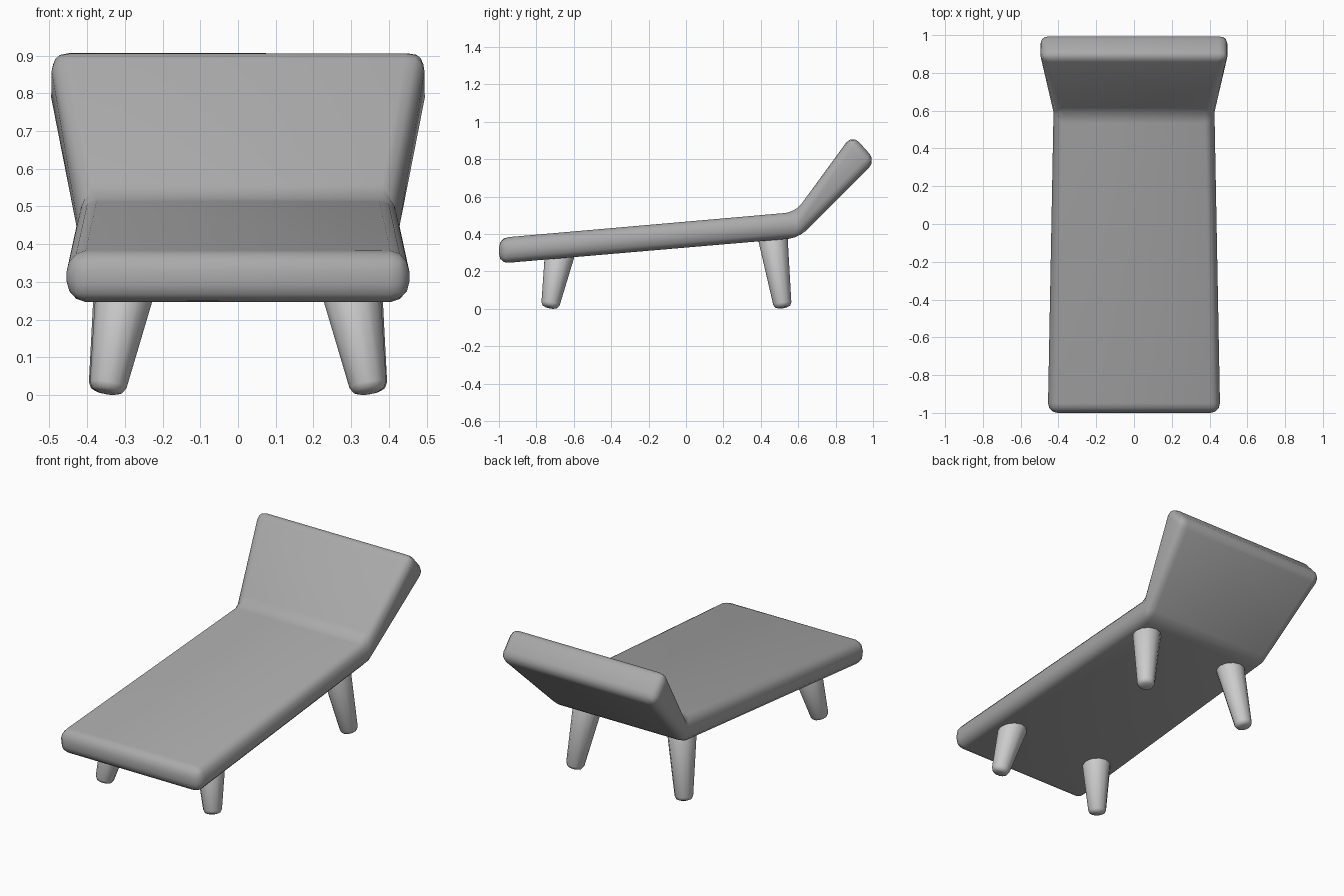
import bpy, bmesh
from mathutils import Vector

if "Cube" in bpy.data.objects:
    bpy.data.objects.remove(bpy.data.objects["Cube"])


def finish(obj, width, segments, smooth_angle):
    bev = obj.modifiers.new("soft_edges", 'BEVEL')
    bev.width = width
    bev.segments = segments
    bev.limit_method = 'ANGLE'
    bev.angle_limit = 0.6
    bpy.ops.object.select_all(action='DESELECT')
    bpy.context.view_layer.objects.active = obj
    obj.select_set(True)
    bpy.ops.object.modifier_apply(modifier=bev.name)
    bpy.ops.object.shade_smooth_by_angle(angle=smooth_angle)


def add_object(name, bm):
    bmesh.ops.recalc_face_normals(bm, faces=bm.faces)
    mesh = bpy.data.meshes.new(name)
    bm.to_mesh(mesh)
    bm.free()
    obj = bpy.data.objects.new(name, mesh)
    bpy.context.collection.objects.link(obj)
    return obj


# Bent cushion: stations are (half width, lower (y, z), upper (y, z))
stations = [
    (0.456, (-1.0, 0.242), (-1.0, 0.379)),
    (0.426, (0.602, 0.379), (0.585, 0.517)),
    (0.502, (1.016, 0.791), (0.888, 0.932)),
]
bm = bmesh.new()
rings = []
for w, lo, up in stations:
    rings.append([bm.verts.new(c) for c in
                  ((-w, *lo), (w, *lo), (w, *up), (-w, *up))])
for a, b in zip(rings, rings[1:]):
    for i in range(4):
        j = (i + 1) % 4
        bm.faces.new((a[i], a[j], b[j], b[i]))
bm.faces.new(rings[0])
bm.faces.new(rings[-1])
cushion = add_object("lounger_cushion", bm)
finish(cushion, 0.057, 3, 0.9)
fabric = bpy.data.materials.new("grey_fabric")
fabric.diffuse_color = (0.4, 0.4, 0.4, 1)
fabric.use_nodes = True
fabric.node_tree.nodes["Principled BSDF"].inputs["Base Color"].default_value = fabric.diffuse_color
cushion.data.materials.append(fabric)


# Splayed, tapered legs running up into the cushion
def leg(name, foot, top, r_foot, r_top):
    foot, top = Vector(foot), Vector(top)
    axis = top - foot
    bm = bmesh.new()
    bmesh.ops.create_cone(bm, cap_ends=True, segments=12, radius1=r_foot,
                          radius2=r_top, depth=axis.length)
    rot = Vector((0, 0, 1)).rotation_difference(axis).to_matrix()
    bmesh.ops.rotate(bm, verts=bm.verts, matrix=rot)
    bmesh.ops.translate(bm, verts=bm.verts, vec=(foot + top) / 2)
    finish(add_object(name, bm), 0.022, 2, 1.2)


for side, s in (("left", -1), ("right", 1)):
    leg("front_leg_" + side, (s * 0.348, -0.728, 0.006),
        (s * 0.294, -0.672, 0.31), 0.047, 0.082)
    leg("back_leg_" + side, (s * 0.350, 0.518, 0.006),
        (s * 0.294, 0.460, 0.41), 0.047, 0.082)
